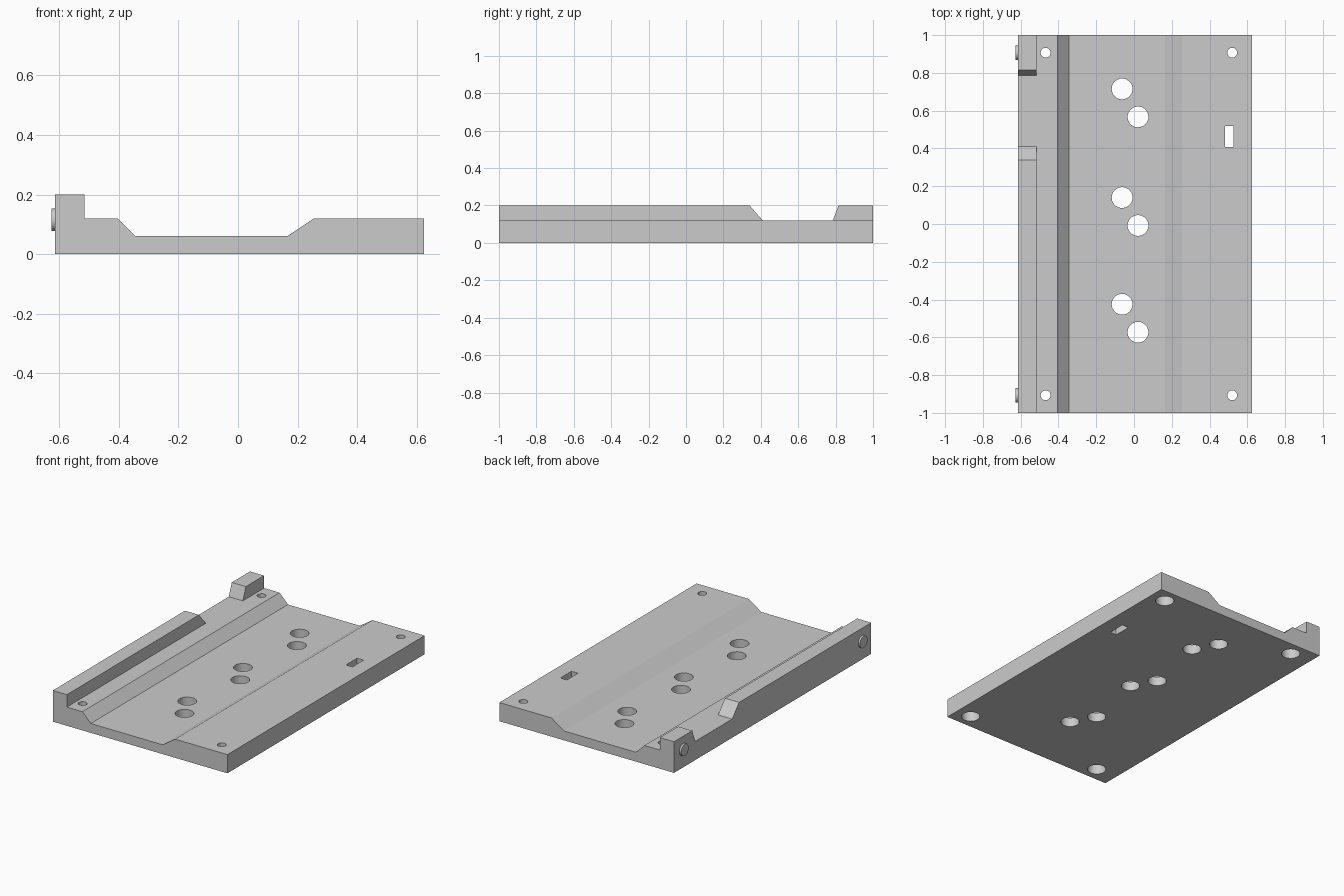
import bpy, bmesh, math
from mathutils import Matrix, Vector

if "Cube" in bpy.data.objects:
    bpy.data.objects.remove(bpy.data.objects["Cube"])

grey = bpy.data.materials.new("light grey")
grey.diffuse_color = (0.6, 0.6, 0.6, 1)
grey.use_nodes = True
grey.node_tree.nodes["Principled BSDF"].inputs["Base Color"].default_value = grey.diffuse_color


def finish(name, bm):
    bmesh.ops.recalc_face_normals(bm, faces=bm.faces)
    me = bpy.data.meshes.new(name)
    bm.to_mesh(me)
    bm.free()
    me.materials.append(grey)
    ob = bpy.data.objects.new(name, me)
    bpy.context.collection.objects.link(ob)
    return ob


def prism(name, points, direction):
    """Extrude a closed outline of 3D points along a direction."""
    bm = bmesh.new()
    face = bm.faces.new([bm.verts.new(p) for p in points])
    ext = bmesh.ops.extrude_face_region(bm, geom=[face])["geom"]
    verts = [v for v in ext if isinstance(v, bmesh.types.BMVert)]
    bmesh.ops.translate(bm, vec=Vector(direction), verts=verts)
    return finish(name, bm)


def cylinder(name, centre, radius, depth, rotation=Matrix()):
    bm = bmesh.new()
    bmesh.ops.create_cone(bm, cap_ends=True, segments=48, radius1=radius, radius2=radius,
                          depth=depth, matrix=Matrix.Translation(centre) @ rotation)
    return finish(name, bm)


def cut(target, cutter):
    mod = target.modifiers.new("cut", 'BOOLEAN')
    mod.operation = 'DIFFERENCE'
    mod.solver = 'EXACT'
    mod.object = cutter
    bpy.context.view_layer.objects.active = target
    bpy.ops.object.modifier_apply(modifier=mod.name)
    bpy.data.objects.remove(cutter)


# Base plate with shallow channel and raised side rail, one cross-section
section = [(-0.615, 0), (0.625, 0), (0.625, 0.12), (0.255, 0.12), (0.165, 0.06),
           (-0.345, 0.06), (-0.405, 0.12), (-0.515, 0.12), (-0.515, 0.2), (-0.615, 0.2)]
plate = prism("base_plate", [(x, -1, z) for x, z in section], (0, 2, 0))

# Gap with sloped ends in the side rail
gap = [(0.41, 0.12), (0.785, 0.12), (0.8525, 0.3), (0.2525, 0.3)]
cut(plate, prism("rail_gap_cutter", [(-0.7, y, z) for y, z in gap], (0.19, 0, 0)))

# Rectangular slot
slot = [(0.482, 0.407), (0.528, 0.407), (0.528, 0.52), (0.482, 0.52)]
cut(plate, prism("slot_cutter", [(x, y, -0.1) for x, y in slot], (0, 0, 0.4)))

# Three pairs of large through holes in the channel
for y in (0.715, 0.14, -0.425):
    for x, dy in ((-0.063, 0), (0.021, -0.148)):
        cut(plate, cylinder("hole_cutter", (x, y + dy, 0.05), 0.055, 0.4))

# Corner screw holes, counterbored from below
for x in (-0.468, 0.52):
    for y in (-0.907, 0.907):
        cut(plate, cylinder("screw_cutter", (x, y, 0.1), 0.026, 0.5))
        cut(plate, cylinder("counterbore_cutter", (x, y, -0.01), 0.055, 0.18))

# Round buttons on the outer side of the rail
turn = Matrix.Rotation(math.pi / 2, 4, 'Y')
buttons = [cylinder("side_button_" + n, (-0.62, y, 0.115), 0.038, 0.014, turn)
           for n, y in (("front", -0.907), ("back", 0.907))]

# Smooth round walls, keep edges sharp
for ob in [plate] + buttons:
    bpy.ops.object.select_all(action='DESELECT')
    ob.select_set(True)
    bpy.context.view_layer.objects.active = ob
    bpy.ops.object.shade_smooth_by_angle(angle=math.radians(25))
